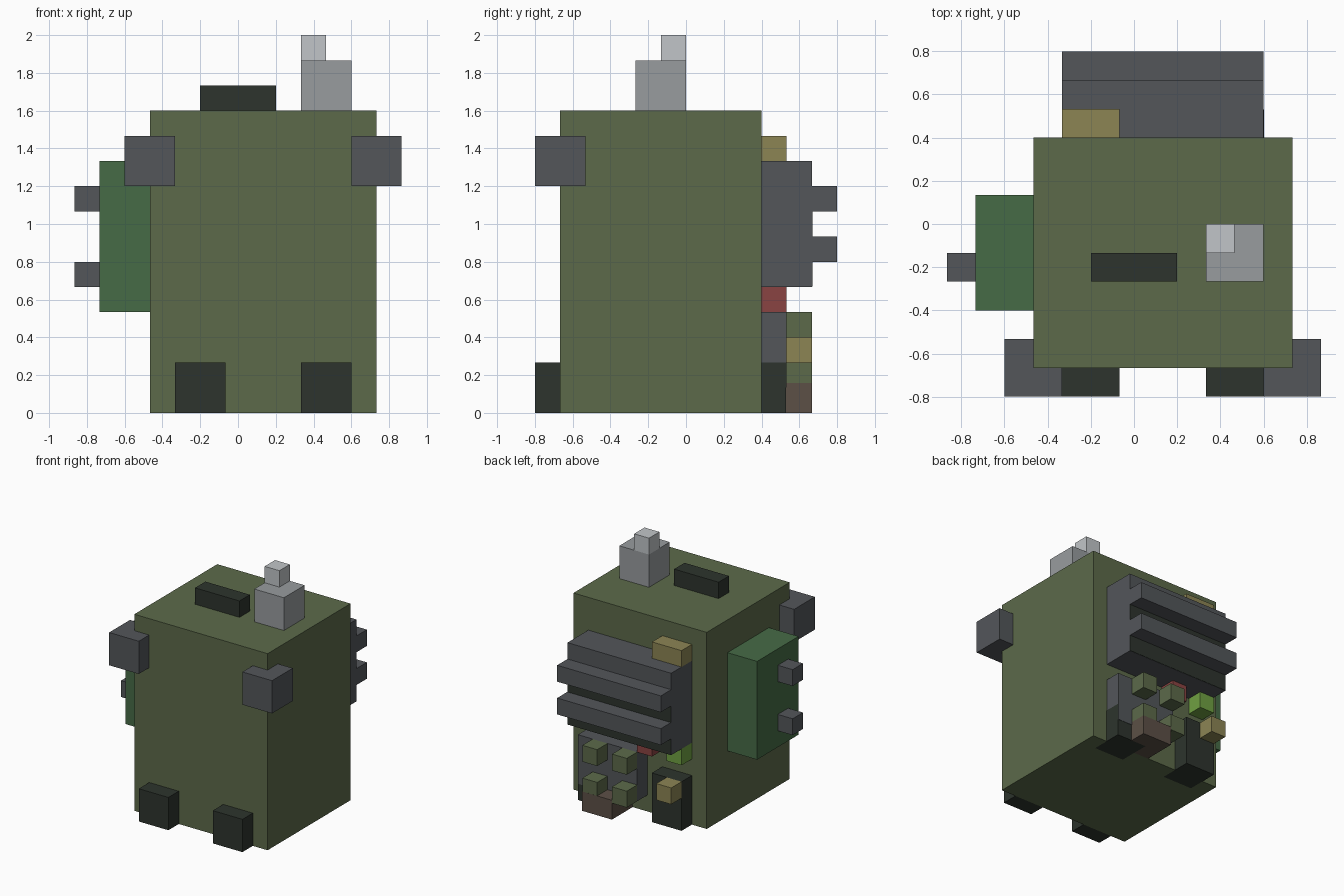
import bpy, bmesh

if "Cube" in bpy.data.objects:
    bpy.data.objects.remove(bpy.data.objects["Cube"])

U = 2 / 15  # one block unit


def material(name, rgb):
    m = bpy.data.materials.new(name)
    lin = [((c / 255 + 0.055) / 1.055) ** 2.4 for c in rgb]
    m.diffuse_color = (*lin, 1)
    m.use_nodes = True
    m.node_tree.nodes["Principled BSDF"].inputs["Base Color"].default_value = m.diffuse_color
    return m


OLIVE = material("olive", (92, 106, 74))
DARK = material("dark_green_black", (45, 52, 45))
GREY = material("slate_grey", (83, 86, 90))
STEEL = material("mid_grey", (152, 156, 159))
PALE = material("pale_grey", (193, 197, 200))
GREEN = material("green", (70, 107, 70))
TAN = material("tan", (140, 133, 84))
RED = material("red", (138, 68, 66))
BROWN = material("brown", (92, 80, 70))
LIME = material("lime", (112, 160, 66))


def box(name, mat, x, y, z):
    """Box from (min, max) ranges in block units."""
    bm = bmesh.new()
    bmesh.ops.create_cube(bm, size=1)
    for v in bm.verts:
        v.co = [U * (r[0] if c < 0 else r[1]) for c, r in zip(v.co, (x, y, z))]
    me = bpy.data.meshes.new(name)
    bm.to_mesh(me)
    bm.free()
    me.materials.append(mat)
    ob = bpy.data.objects.new(name, me)
    bpy.context.collection.objects.link(ob)
    return ob


# Main body
box("body", OLIVE, (-3.5, 5.5), (-5, 3), (0, 12))

# Front feet and shoulder blocks, mirrored about the body's middle (x = 1)
for s, side in ((-1, "left"), (1, "right")):
    fx = sorted((1 + s * 1.5, 1 + s * 3.5))
    sx = sorted((1 + s * 3.5, 1 + s * 5.5))
    box(f"front_foot_{side}", DARK, fx, (-6, -4), (0, 2))
    box(f"shoulder_{side}", GREY, sx, (-6, -4), (9, 11))

# Back feet, the left one taller
box("back_foot_left", DARK, (-2.5, -0.5), (2, 4), (0, 3))
box("back_foot_right", DARK, (2.5, 4.52), (2, 3.98), (0, 2))

# Top hatch and chimney
box("top_handle", DARK, (-1.5, 1.5), (-2, -1), (12, 13))
box("chimney_base", STEEL, (2.5, 4.5), (-2, 0), (12, 14))
box("chimney_tip", PALE, (2.5, 3.5), (-1, 0), (14, 15))

# Side tank with two knobs
box("side_tank", GREEN, (-5.5, -3.5), (-3, 1), (4, 10))
for z in (5, 8):
    box("tank_knob", GREY, (-6.5, -5.5), (-2, -1), (z, z + 1))

# Rear radiator with dark grille and two bars
box("radiator", GREY, (-2.5, 4.5), (3, 5), (5, 10))
box("grille", DARK, (-2.49, 4.49), (4.9, 5.02), (5.01, 8.9))
for z in (6, 8):
    box("radiator_bar", GREY, (-2.5, 4.5), (5, 6), (z, z + 1))
box("radiator_cap", TAN, (-2.5, -0.5), (3, 4), (10, 11))

# Rear control panel with four buttons and a tray
box("control_panel", GREY, (0.5, 4.5), (3, 4), (1, 4))
for x in (0.5, 2.5):
    for z in (1, 3):
        box("button", OLIVE, (x, x + 1), (4, 5), (z, z + 1))
box("tray", BROWN, (1.5, 3.505), (3, 5.005), (0, 1.18))

# Small lamps and lever block
box("red_lamp", RED, (-0.5, 0.5), (3, 4), (4, 5))
box("lime_lamp", LIME, (-2.5, -1.5), (3, 4), (4, 5))
box("lever_block", TAN, (-2.5, -1.5), (4, 5), (2, 3))
